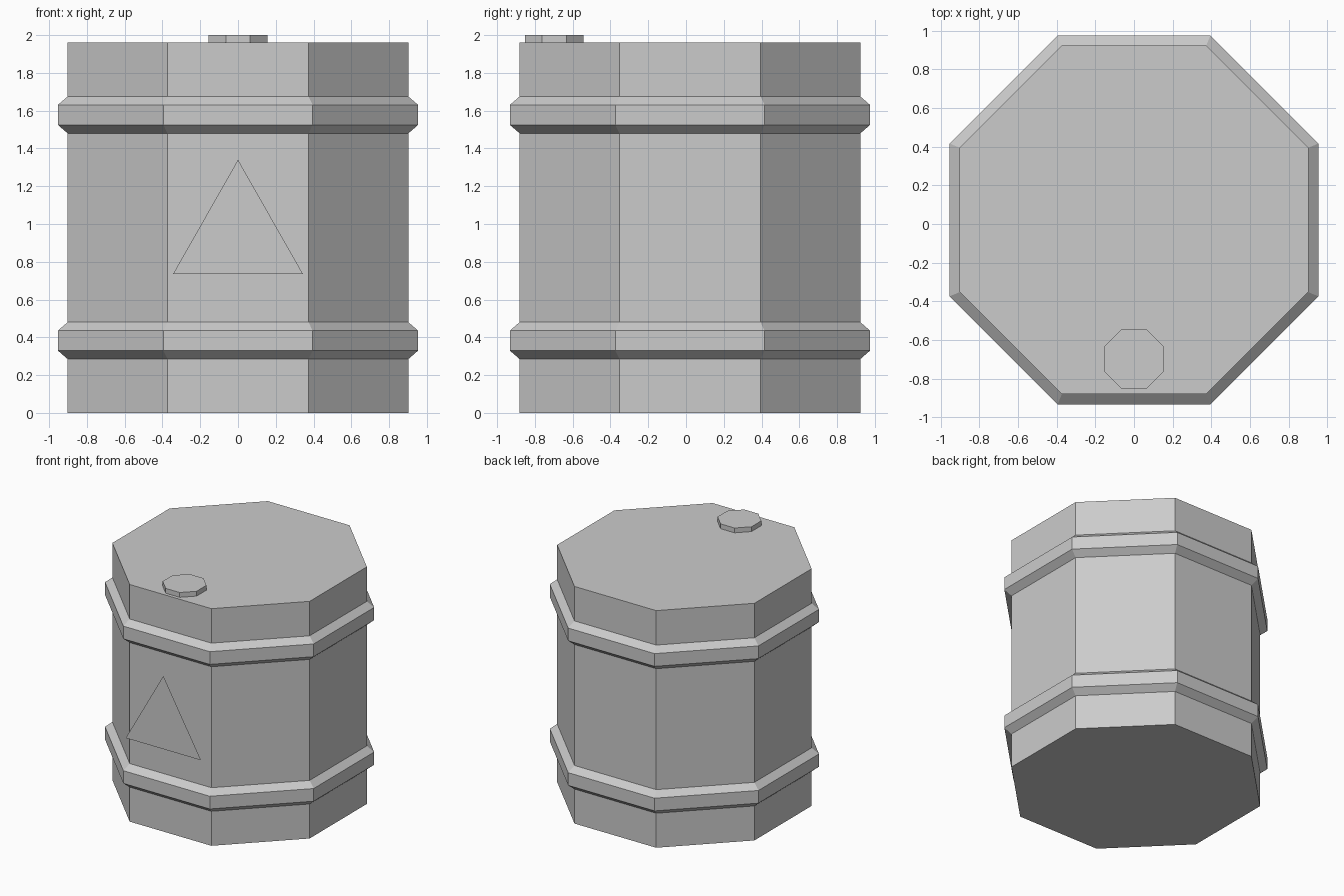
import bpy, bmesh, math

if "Cube" in bpy.data.objects:
    bpy.data.objects.remove(bpy.data.objects["Cube"])

SIDES = 8
CENTRE_Y = 0.021


def lathe(name, profile, cx, cy):
    """Octagonal solid from (apothem, z) rings, flat sides facing the axes."""
    bm = bmesh.new()
    rings = []
    for apothem, z in profile:
        r = apothem / math.cos(math.pi / SIDES)
        ring = []
        for i in range(SIDES):
            a = (i + 0.5) * 2 * math.pi / SIDES
            ring.append(bm.verts.new((cx + r * math.cos(a), cy + r * math.sin(a), z)))
        rings.append(ring)
    for low, high in zip(rings, rings[1:]):
        for i in range(SIDES):
            j = (i + 1) % SIDES
            bm.faces.new((low[i], low[j], high[j], high[i]))
    bm.faces.new(rings[0][::-1])
    bm.faces.new(rings[-1])
    return finish(name, bm)


def finish(name, bm):
    mesh = bpy.data.meshes.new(name)
    bm.to_mesh(mesh)
    bm.free()
    obj = bpy.data.objects.new(name, mesh)
    bpy.context.collection.objects.link(obj)
    return obj


# Barrel body with two bevelled hoops
BODY, HOOP = 0.902, 0.954
profile = [(BODY, 0.0)]
for z in (0.285, 1.48):
    profile += [(BODY, z), (HOOP, z + 0.045), (HOOP, z + 0.15), (BODY, z + 0.195)]
profile.append((BODY, 1.96))
lathe("barrel_body", profile, 0, CENTRE_Y)

# Filler cap near the front of the lid
lathe("filler_cap", [(0.155, 1.96), (0.155, 2.0)], 0, -0.698)

# Triangular sign plate, standing just clear of the front
bm = bmesh.new()
bm.faces.new([bm.verts.new((x, -0.975, z))
              for x, z in ((-0.344, 0.735), (0.344, 0.735), (0, 1.34))])
finish("warning_sign", bm)
